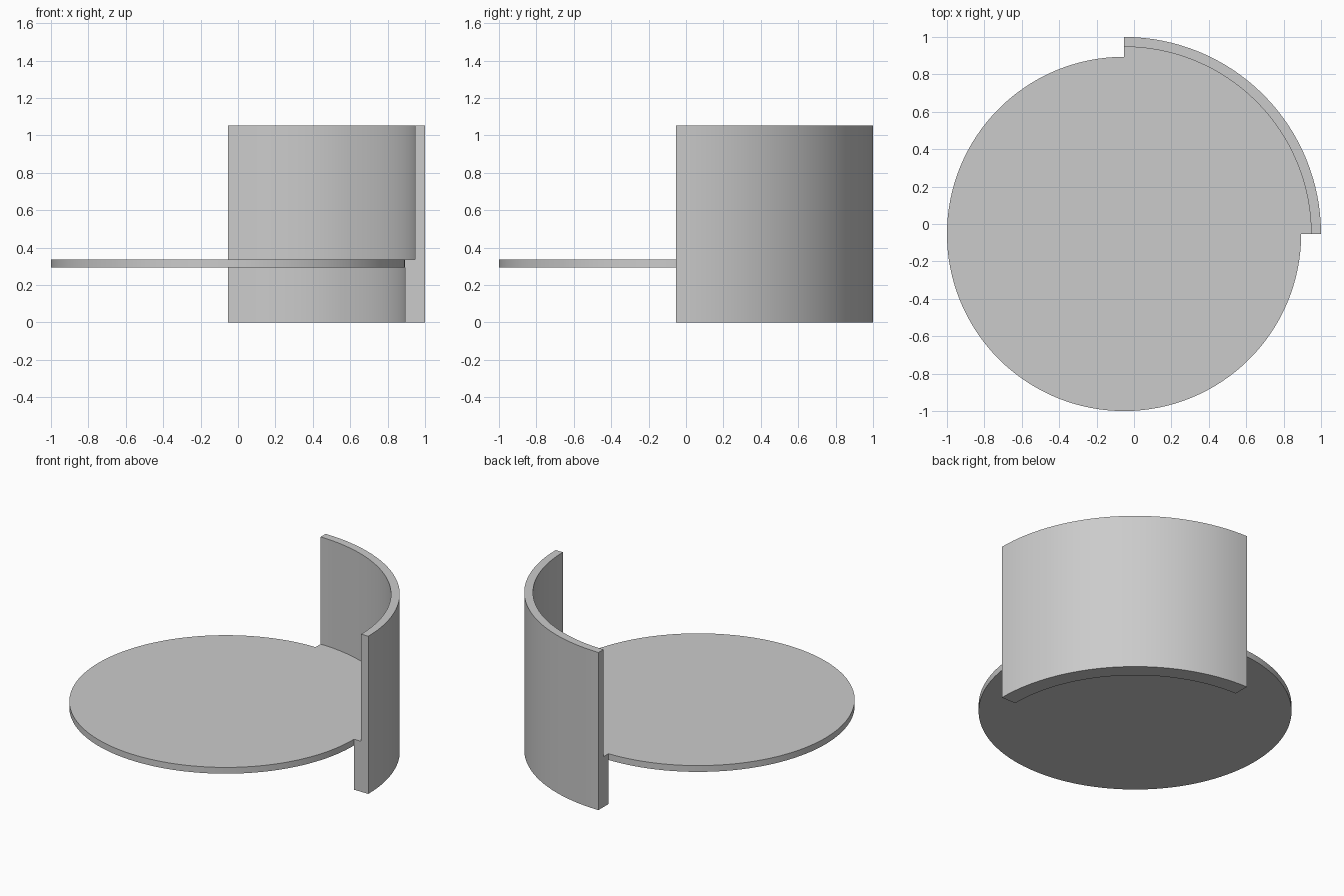
import bpy, bmesh, math

if "Cube" in bpy.data.objects:
    bpy.data.objects.remove(bpy.data.objects["Cube"], do_unlink=True)

OUTER, INNER, DISC = 1.053, 1.0, 0.947   # radii
BASE, TOP, HEIGHT = 0.295, 0.337, 1.053  # disc underside, disc top, wall top
CENTRE = -0.053

grey = bpy.data.materials.new("light grey")
grey.use_nodes = True
grey.diffuse_color = (0.6, 0.6, 0.6, 1)
grey.node_tree.nodes["Principled BSDF"].inputs["Base Color"].default_value = (0.6, 0.6, 0.6, 1)


def finish(obj):
    obj.data.materials.append(grey)
    bpy.ops.object.select_all(action="DESELECT")
    obj.select_set(True)
    bpy.context.view_layer.objects.active = obj
    bpy.ops.object.shade_smooth_by_angle(angle=math.radians(30))


def sweep(name, profile, angle, steps):
    """Turn a closed (radius, z) profile through an angle and cap both ends."""
    bm = bmesh.new()
    rings = []
    for i in range(steps + 1):
        a = angle * i / steps
        rings.append([bm.verts.new((r * math.cos(a), r * math.sin(a), z)) for r, z in profile])
    n = len(profile)
    for a, b in zip(rings, rings[1:]):
        for j in range(n):
            k = (j + 1) % n
            bm.faces.new((a[j], b[j], b[k], a[k]))
    bm.faces.new(rings[0])
    bm.faces.new(rings[-1][::-1])
    bmesh.ops.recalc_face_normals(bm, faces=bm.faces)
    mesh = bpy.data.meshes.new(name)
    bm.to_mesh(mesh)
    bm.free()
    obj = bpy.data.objects.new(name, mesh)
    obj.location = (CENTRE, CENTRE, 0)
    bpy.context.collection.objects.link(obj)
    finish(obj)


# Quarter-round wall, thicker up to the disc's top to form a ledge
sweep("curved_wall",
      [(DISC, 0), (OUTER, 0), (OUTER, HEIGHT), (INNER, HEIGHT), (INNER, TOP), (DISC, TOP)],
      math.pi / 2, 32)

# Flat round platform
bpy.ops.mesh.primitive_cylinder_add(vertices=128, radius=DISC, depth=TOP - BASE,
                                    location=(CENTRE, CENTRE, (BASE + TOP) / 2))
disc = bpy.context.object
disc.name = "round_platform"
finish(disc)
